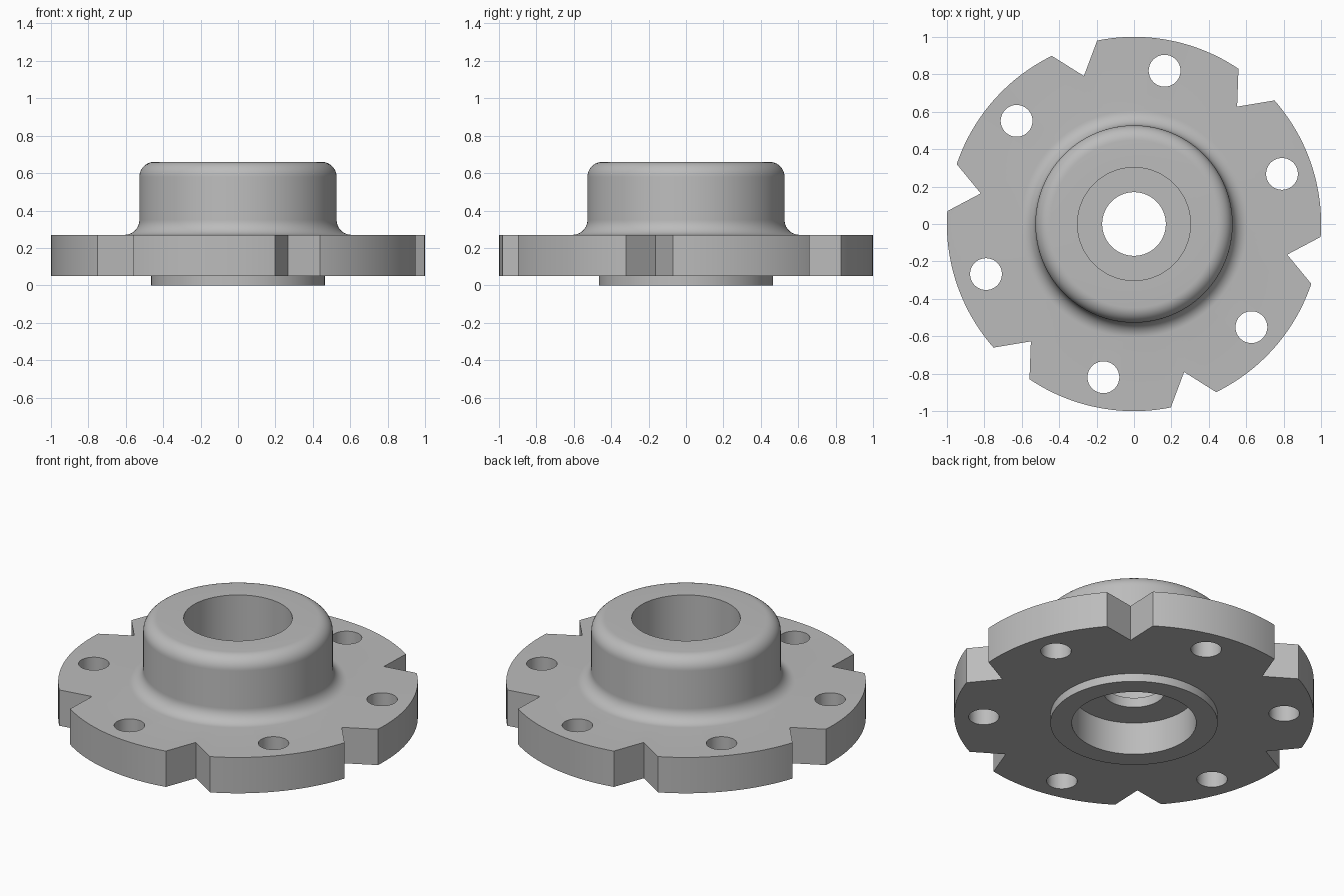
import bpy, bmesh, math
from mathutils import Matrix

cube = bpy.data.objects.get("Cube")
if cube:
    bpy.data.objects.remove(cube, do_unlink=True)

SEGMENTS = 144
HUB_R, HUB_TOP = 0.527, 0.66
PLATE_LOW, PLATE_TOP = 0.05, 0.27
FILLET = 0.08
CIRCLE_R = 0.835          # radius of bolt holes and notch tips

metal = bpy.data.materials.new("plain grey metal")
metal.use_nodes = True
grey = (0.5, 0.5, 0.5, 1)
metal.diffuse_color = grey
metal.node_tree.nodes["Principled BSDF"].inputs["Base Color"].default_value = grey


def make_object(name, bm):
    bmesh.ops.recalc_face_normals(bm, faces=bm.faces)
    mesh = bpy.data.meshes.new(name)
    bm.to_mesh(mesh)
    bm.free()
    mesh.materials.append(metal)
    obj = bpy.data.objects.new(name, mesh)
    bpy.context.collection.objects.link(obj)
    return obj


def arc(cx, cz, start, end, steps=10):
    """Quarter fillet as (radius, height) points."""
    angles = [math.radians(start + (end - start) * i / steps) for i in range(steps + 1)]
    return [(cx + FILLET * math.cos(a), cz + FILLET * math.sin(a)) for a in angles]


# Turned body: stepped bore, boss, plate and rounded hub in one closed profile
profile = [(0.346, 0), (0.465, 0), (0.465, PLATE_LOW), (1, PLATE_LOW), (1, PLATE_TOP)]
profile += arc(HUB_R + FILLET, PLATE_TOP + FILLET, 270, 180)
profile += arc(HUB_R - FILLET, HUB_TOP - FILLET, 0, 90)
profile += [(0.302, HUB_TOP), (0.302, 0.26), (0.17, 0.26), (0.17, 0.2), (0.346, 0.2)]

bm = bmesh.new()
rings = []
for i in range(SEGMENTS):
    a = math.tau * i / SEGMENTS
    rings.append([bm.verts.new((r * math.cos(a), r * math.sin(a), z)) for r, z in profile])
for i, ring in enumerate(rings):
    nxt = rings[(i + 1) % SEGMENTS]
    for j in range(len(profile)):
        k = (j + 1) % len(profile)
        bm.faces.new((ring[j], nxt[j], nxt[k], ring[k]))
flange = make_object("flanged_hub", bm)

# Cutter: six bolt holes and six V notches around the rim
bm = bmesh.new()
for i in range(6):
    hole_turn = Matrix.Rotation(math.radians(18.7 + 60 * i), 4, "Z")
    bmesh.ops.create_cone(bm, cap_ends=True, segments=48, radius1=0.085, radius2=0.085,
                          depth=0.6, matrix=hole_turn @ Matrix.Translation((CIRCLE_R, 0, 0.16)))
    notch_turn = Matrix.Rotation(math.radians(-11.3 + 60 * i), 4, "Z")
    outline = [(CIRCLE_R, 0), (1.2, -0.298), (1.2, 0.298)]
    low = [bm.verts.new(notch_turn @ Matrix.Translation((x, y, -0.1)).translation) for x, y in outline]
    high = [bm.verts.new(notch_turn @ Matrix.Translation((x, y, 0.4)).translation) for x, y in outline]
    bm.faces.new(low)
    bm.faces.new(high)
    for j in range(3):
        k = (j + 1) % 3
        bm.faces.new((low[j], low[k], high[k], high[j]))
cutter = make_object("rim_cutter", bm)
cutter.hide_render = True

# Cut the rim, then discard the cutter
cut = flange.modifiers.new("rim cuts", "BOOLEAN")
cut.operation, cut.solver, cut.object = "DIFFERENCE", "EXACT", cutter
bpy.ops.object.select_all(action="DESELECT")
flange.select_set(True)
bpy.context.view_layer.objects.active = flange
bpy.ops.object.modifier_apply(modifier=cut.name)
bpy.data.objects.remove(cutter, do_unlink=True)
bpy.ops.object.shade_smooth_by_angle(angle=math.radians(30))
